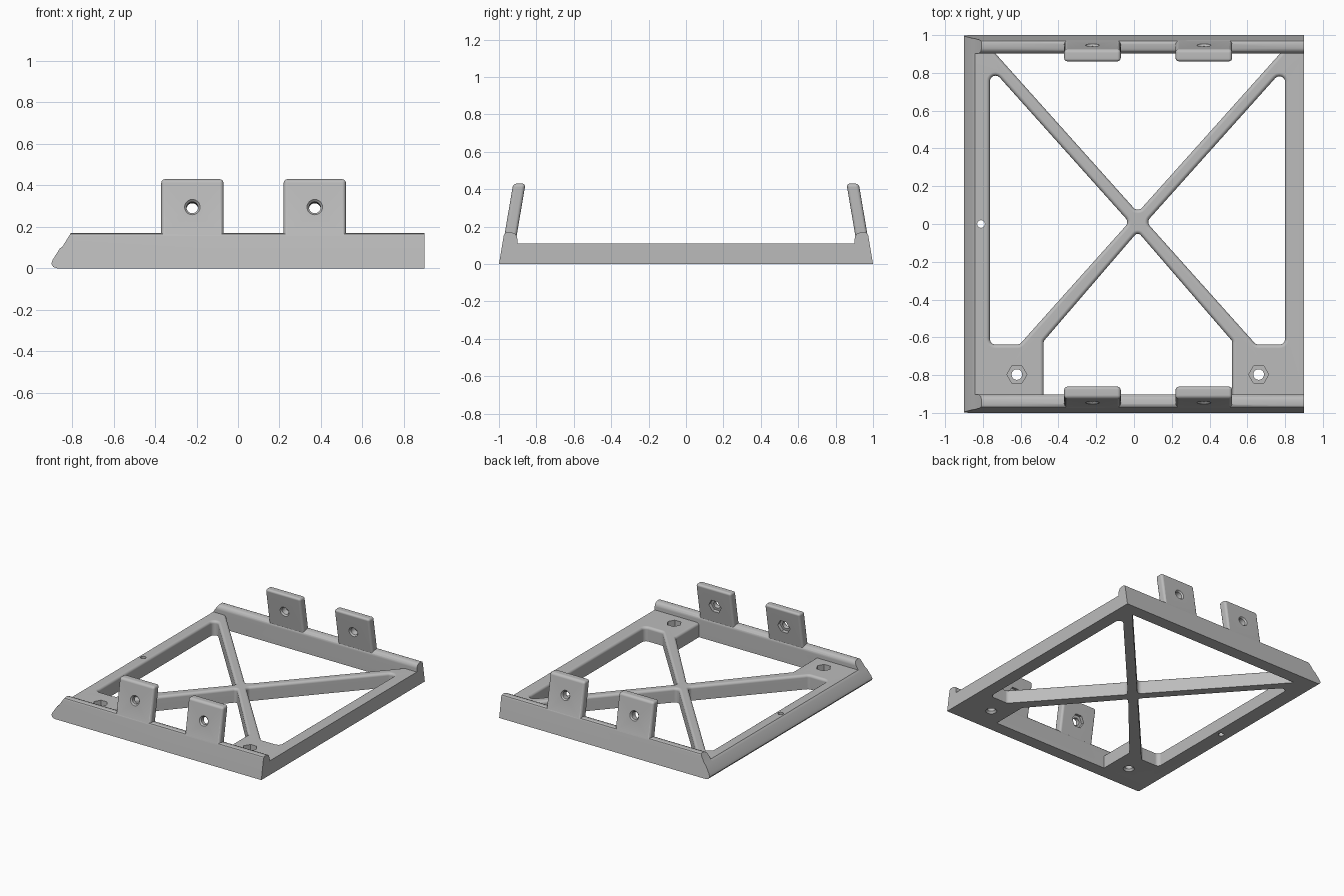
import bpy, bmesh, math
from mathutils import Vector, Matrix

if "Cube" in bpy.data.objects:
    bpy.data.objects.remove(bpy.data.objects["Cube"], do_unlink=True)

grey = bpy.data.materials.new("light_grey")
grey.use_nodes = True
grey.diffuse_color = (0.5, 0.5, 0.5, 1)
grey.node_tree.nodes["Principled BSDF"].inputs["Base Color"].default_value = (0.5, 0.5, 0.5, 1)

PLATE_H = 0.11      # height of the base bars
WALL_IN = 0.902     # inner face of the side walls
LEAN = 0.17         # inward lean of walls and tabs per unit of height


def make(name, bm):
    bmesh.ops.recalc_face_normals(bm, faces=bm.faces)
    mesh = bpy.data.meshes.new(name)
    bm.to_mesh(mesh)
    bm.free()
    mesh.materials.append(grey)
    ob = bpy.data.objects.new(name, mesh)
    bpy.context.collection.objects.link(ob)
    return ob


def loft(name, rings, bevel=0):
    """Closed solid through equal-length rings of points."""
    bm = bmesh.new()
    loops = [[bm.verts.new(p) for p in ring] for ring in rings]
    for a, b in zip(loops, loops[1:]):
        for i in range(len(a)):
            j = (i + 1) % len(a)
            bm.faces.new((a[i], a[j], b[j], b[i]))
    bm.faces.new(loops[0])
    bm.faces.new(loops[-1])
    if bevel:
        bmesh.ops.bevel(bm, geom=bm.edges[:], offset=bevel, segments=4,
                        profile=0.5, affect='EDGES')
    return make(name, bm)


def boolean(ob, tool, operation='DIFFERENCE'):
    mod = ob.modifiers.new("cut", 'BOOLEAN')
    mod.object, mod.operation, mod.solver = tool, operation, 'EXACT'
    bpy.context.view_layer.objects.active = ob
    bpy.ops.object.modifier_apply(modifier=mod.name)
    bpy.data.objects.remove(tool, do_unlink=True)


def rounded(points, corner, radius, z):
    """Convex counter-clockwise outline with arcs about its inset corners."""
    pts = [Vector(p) for p in points]
    ring = []
    for i, p in enumerate(pts):
        d1, d2 = (p - pts[i - 1]).normalized(), (pts[(i + 1) % len(pts)] - p).normalized()
        n1, n2 = Vector((d1.y, -d1.x)), Vector((d2.y, -d2.x))
        c = p - corner * (n1 + n2) / (1 + n1.dot(n2))
        for k in range(7):
            q = c + radius * n1.slerp(n2, k / 6).normalized()
            ring.append((q.x, q.y, z))
    return ring


def cut_opening(ob, points, corner=0.03):
    # the cutter flares at the top so the rim comes out rounded
    steps = [(-0.1, 0), (PLATE_H - 0.02, 0)]
    for k in range(1, 5):
        a = k / 4 * math.pi / 2
        steps.append((PLATE_H - 0.02 + 0.02 * math.sin(a), 0.02 * (1 - math.cos(a))))
    steps.append((PLATE_H + 0.05, 0.02))
    boolean(ob, loft("opening", [rounded(points, corner, corner + f, z) for z, f in steps]))


def bore(ob, matrix, profile, sides=32):
    """Cut a turned or six-sided hole; profile is (radius, distance along local z)."""
    rings = []
    for r, h in profile:
        angles = [math.tau * i / sides for i in range(sides)]
        rings.append([matrix @ Vector((r * math.cos(a), r * math.sin(a), h)) for a in angles])
    boolean(ob, loft("bore", rings))


def cut_end(ob):
    # sloped left end with a rounded toe and a small step
    toe = [(-1.1, -0.1), (-0.87, -0.1), (-0.87, 0), (-0.89, 0.007), (-0.9, 0.022),
           (-0.893, 0.042), (-0.858, 0.097), (-0.846, 0.105), (-0.806, 0.17),
           (-0.75, 0.26), (-1.1, 0.26)]
    boolean(ob, loft("end", [[(x, y, z) for x, z in toe] for y in (-1.2, 1.2)]))


def finish(ob):
    bpy.ops.object.select_all(action='DESELECT')
    ob.select_set(True)
    bpy.context.view_layer.objects.active = ob
    bpy.ops.object.shade_smooth_by_angle(angle=math.radians(35))
    ob.modifiers.new("normals", 'WEIGHTED_NORMAL').keep_sharp = True


# Base frame: plate with four openings that leave crossed braces
outline = [(-0.92, -WALL_IN), (0.9, -WALL_IN), (0.9, WALL_IN), (-0.92, WALL_IN)]
frame = loft("base_frame", [[(x, y, z) for x, y in outline] for z in (0, PLATE_H)])
cx, cy, slope, half = 0.02, 0.01, 1.117, 0.034
dx, dy = half * 1.34, half * 1.5
left, right, pad_y = -0.763, 0.8, -0.638
drop = (cy - pad_y) / slope + dx
cut_opening(frame, [(left, pad_y), (cx - drop, pad_y), (cx - dx, cy),
                    (left, cy + slope * (cx - left) - dy)])
cut_opening(frame, [(right, pad_y), (right, cy + slope * (right - cx) - dy),
                    (cx + dx, cy), (cx + drop, pad_y)])
reach = (1 - cy) / slope - dx
cut_opening(frame, [(cx, cy + dy), (cx + reach, 1), (cx - reach, 1)])
cut_opening(frame, [(-0.478, -1), (0.52, -1), (0.52, -0.62), (cx, cy - dy), (-0.478, -0.62)], 0.02)
cut_end(frame)

# Corner pad bolt holes with six-sided nut pockets, and the small bar hole
for x in (-0.62, 0.66):
    at = Matrix.Translation((x, -0.797, 0))
    bore(frame, at, [(0.04, -0.01), (0.04, 0), (0.028, 0.015), (0.028, 0.2)])
    bore(frame, at, [(0.053, 0.06), (0.053, 0.2)], 6)
bore(frame, Matrix.Translation((-0.81, 0, 0)), [(0.02, -0.1), (0.02, 0.2)])
finish(frame)

# Leaning side walls, each with two upright tabs
wall_profile = [(WALL_IN, 0), (1, 0), (0.974, 0.155), (0.968, 0.165), (0.956, 0.17),
                (0.93, 0.168), (0.915, 0.162), (0.905, 0.15), (WALL_IN, 0.135)]
tab_profile = [(0.997 - t - LEAN * z, z) for t, z in ((0, 0.1), (0, 0.43), (0.066, 0.43), (0.066, 0.1))]
for name, side in (("front_wall", -1), ("back_wall", 1)):
    wall = loft(name, [[(x, side * y, z) for y, z in wall_profile] for x in (-0.92, 0.9)])
    cut_end(wall)
    for x in (-0.22, 0.37):
        tab = loft("tab", [[(x + s, side * y, z) for y, z in tab_profile]
                           for s in (-0.15, 0.15)], 0.018)
        boolean(wall, tab, 'UNION')
        # local z of the bore points outward, square to the tab
        out = Vector((0, side, LEAN)).normalized()
        turn = Matrix((Vector((1, 0, 0)), out.cross(Vector((1, 0, 0))), out)).transposed().to_4x4()
        at = Matrix.Translation((x, side * (0.964 - LEAN * 0.29), 0.29)) @ turn
        bore(wall, at, [(0.028, -0.08), (0.028, 0.022), (0.038, 0.033), (0.038, 0.06)])
        if side < 0:
            bore(wall, at, [(0.053, -0.08), (0.053, -0.008)], 6)
        else:
            bore(wall, at, [(0.038, -0.08), (0.038, -0.033), (0.026, -0.02)])
    finish(wall)
